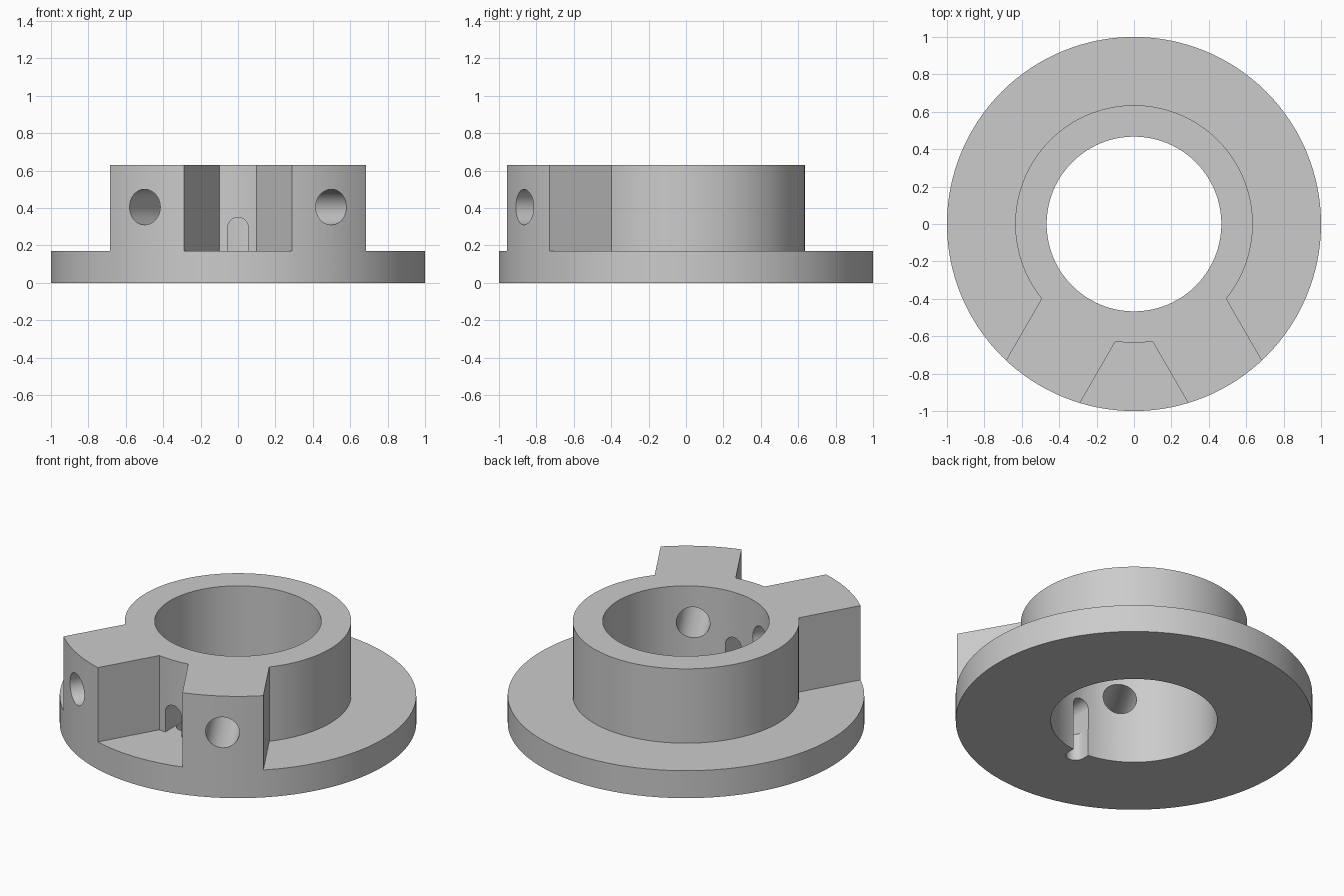
import bpy, bmesh
from math import radians, degrees, asin, cos, sin, pi
from mathutils import Matrix

if "Cube" in bpy.data.objects:
    bpy.data.objects.remove(bpy.data.objects["Cube"], do_unlink=True)

HEIGHT, FLANGE_H = 0.63, 0.17
HUB_R, BORE_R = 0.635, 0.467
BOSS_HALF = 0.228          # half the width of each clamp boss
BOSS_ANGLES = (-120, -60)  # boss axes around z
SLOT_HALF = 0.055

grey = bpy.data.materials.new("plain grey")
grey.use_nodes = True
grey.diffuse_color = (0.6, 0.6, 0.6, 1)
grey.node_tree.nodes["Principled BSDF"].inputs["Base Color"].default_value = (0.6, 0.6, 0.6, 1)


def arc(radius, start, end, steps, centre=(0, 0)):
    """Points along an arc, angles in degrees."""
    angles = [radians(start + (end - start) * i / steps) for i in range(steps + 1)]
    return [(centre[0] + radius * cos(a), centre[1] + radius * sin(a)) for a in angles]


def prism(name, outline, low, high, matrix=Matrix()):
    """Extrude a flat outline from low to high, then place it."""
    bm = bmesh.new()
    base = bm.faces.new([bm.verts.new((x, y, low)) for x, y in outline])
    top = bmesh.ops.extrude_face_region(bm, geom=[base])["geom"]
    moved = [v for v in top if isinstance(v, bmesh.types.BMVert)]
    bmesh.ops.translate(bm, verts=moved, vec=(0, 0, high - low))
    bmesh.ops.transform(bm, matrix=matrix, verts=bm.verts)
    bmesh.ops.recalc_face_normals(bm, faces=bm.faces)
    mesh = bpy.data.meshes.new(name)
    bm.to_mesh(mesh)
    bm.free()
    mesh.materials.append(grey)
    obj = bpy.data.objects.new(name, mesh)
    bpy.context.collection.objects.link(obj)
    return obj


def circle(radius, steps):
    return arc(radius, 0, 360, steps)[:-1]


def gap(name, boss_a, boss_b):
    """Space outside the hub between two parallel-sided bosses."""
    def edge(r):
        d = degrees(asin(BOSS_HALF / r))
        return boss_a + d, boss_b - d
    inner, outer = edge(HUB_R), edge(1.4)
    steps = max(8, int((inner[1] - inner[0]) / 2.8))
    outline = arc(HUB_R, *inner, steps) + arc(1.4, *reversed(outer), steps)
    return prism(name, outline, FLANGE_H, 1)


# Solid blank: flange and hub in one piece
collar = prism("flanged_collar", circle(1, 128), 0, HEIGHT)

# Clear away around the hub, leaving two bosses
cutters = [gap("front_gap", *BOSS_ANGLES), gap("back_gap", BOSS_ANGLES[1], BOSS_ANGLES[0] + 360)]

# Central bore
cutters.append(prism("bore", circle(BORE_R, 128), -0.2, 1))

# Radial screw holes through the bosses
for angle in BOSS_ANGLES:
    place = (Matrix.Translation((0, 0, 0.405)) @ Matrix.Rotation(radians(angle), 4, 'Z')
             @ Matrix.Rotation(pi / 2, 4, 'Y'))
    cutters.append(prism("screw_hole", circle(0.095, 48), 0.2, 1.2, place))

# Arched slot through the front wall
arch = [(-SLOT_HALF, FLANGE_H), (SLOT_HALF, FLANGE_H)] + arc(SLOT_HALF, 0, 180, 20, (0, 0.295))
cutters.append(prism("arched_slot", arch, 0.3, 0.637, Matrix.Rotation(pi / 2, 4, 'X')))

# Rounded channel in the bore running down from the slot
r = SLOT_HALF - 0.001
channel = [(r, -0.3), (-r, -0.3)] + arc(r, 180, 360, 20, (0, -0.51))
cutters.append(prism("channel", channel, -0.2, 0.22))

bpy.context.view_layer.objects.active = collar
for cutter in cutters:
    cutter.hide_render = True
    mod = collar.modifiers.new(cutter.name, 'BOOLEAN')
    mod.operation, mod.solver, mod.object = 'DIFFERENCE', 'EXACT', cutter
    bpy.ops.object.modifier_apply(modifier=mod.name)
    bpy.data.objects.remove(cutter, do_unlink=True)

bpy.ops.object.select_all(action='DESELECT')
collar.select_set(True)
bpy.ops.object.shade_smooth_by_angle(angle=radians(30))
